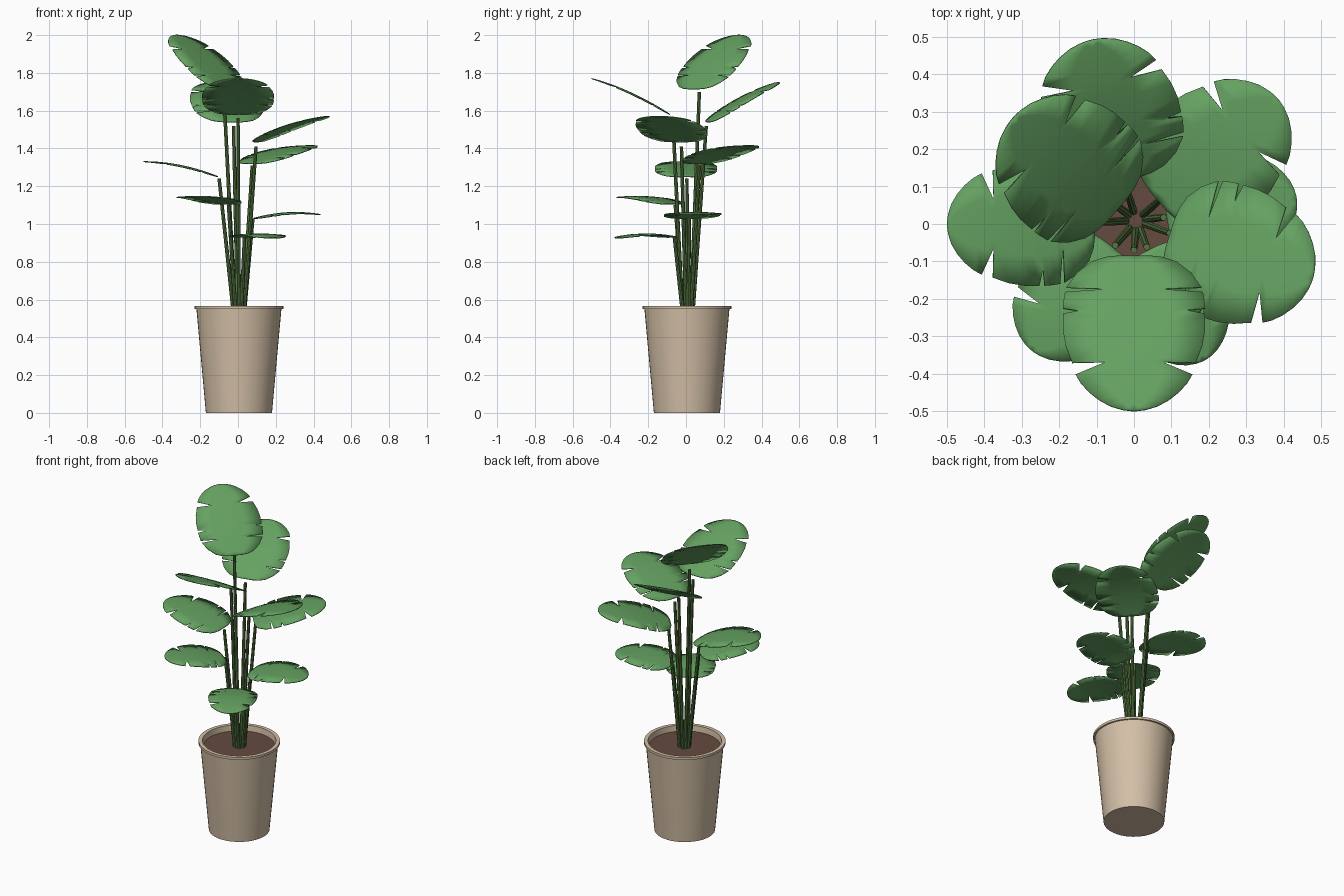
import bpy, bmesh
from math import sin, cos, radians, pi
from mathutils import Vector

if "Cube" in bpy.data.objects:
    bpy.data.objects.remove(bpy.data.objects["Cube"])

CX, CY = 0.005, 0.005


def material(name, rgb):
    m = bpy.data.materials.new(name)
    m.diffuse_color = (*rgb, 1)
    m.use_nodes = True
    m.node_tree.nodes["Principled BSDF"].inputs["Base Color"].default_value = m.diffuse_color
    return m


LEAF = material("leaf_green", (0.13, 0.36, 0.12))
STEM = material("stem_green", (0.09, 0.18, 0.05))
CLAY = material("clay", (0.65, 0.52, 0.38))
SOIL = material("soil_brown", (0.13, 0.07, 0.05))


def finish(name, bm, mat, smooth=True):
    bmesh.ops.recalc_face_normals(bm, faces=bm.faces)
    me = bpy.data.meshes.new(name)
    bm.to_mesh(me)
    bm.free()
    ob = bpy.data.objects.new(name, me)
    bpy.context.collection.objects.link(ob)
    me.materials.append(mat)
    if smooth:
        bpy.ops.object.select_all(action='DESELECT')
        ob.select_set(True)
        bpy.context.view_layer.objects.active = ob
        bpy.ops.object.shade_smooth_by_angle(angle=radians(30))
    return ob


def lathe(name, profile, mat, n=48):
    bm = bmesh.new()
    rings = [[bm.verts.new((CX + r * cos(2 * pi * i / n), CY + r * sin(2 * pi * i / n), z))
              for i in range(n)] for r, z in profile]
    for a, b in zip(rings, rings[1:]):
        for i in range(n):
            j = (i + 1) % n
            bm.faces.new((a[i], a[j], b[j], b[i]))
    bm.faces.new(rings[0])
    bm.faces.new(rings[-1])
    return finish(name, bm, mat)


# pot with rim and recessed inside, soil disc
lathe("pot", [(0.175, 0), (0.225, 0.55), (0.235, 0.55), (0.235, 0.565),
              (0.212, 0.565), (0.208, 0.525)], CLAY)
lathe("soil", [(0.207, 0.52), (0.207, 0.529)], SOIL)

# half outline of a split leaf: (position along midrib, half width), with notches
OUTLINE = [(0.0, 0.10), (0.01, 0.2), (0.04, 0.3), (0.11, 0.4), (0.205, 0.475),
           (0.215, 0.17), (0.235, 0.485), (0.3, 0.497), (0.34, 0.5),
           (0.35, 0.36), (0.375, 0.5), (0.48, 0.5), (0.58, 0.48), (0.69, 0.435),
           (0.685, 0.2), (0.765, 0.41), (0.82, 0.375), (0.88, 0.315),
           (0.93, 0.245), (0.97, 0.165), (0.993, 0.08), (1.0, 0.02)]


def leaf(name, ang, r0, z0, r1, z1, width):
    d = Vector((cos(ang), sin(ang), 0))
    side = Vector((-sin(ang), cos(ang), 0))
    bm = bmesh.new()

    def pt(t, w):
        z = z0 + (z1 - z0) * t + 0.08 * t * (1 - t) - 0.03 * w * w
        p = d * (r0 + (r1 - r0) * t) + side * (w * width)
        return bm.verts.new((p.x, p.y, z))

    n = len(OUTLINE)
    mid = [pt(i / (n - 1), 0) for i in range(n)]
    for s in (1, -1):
        rows = []
        for i, (t, w) in enumerate(OUTLINE):
            m = i / (n - 1)
            rows.append([mid[i], pt((m + t) / 2, s * w / 2), pt(t, s * w)])
        for a, b in zip(rows, rows[1:]):
            for k in range(2):
                q = (a[k], a[k + 1], b[k + 1], b[k])
                bm.faces.new(q if s < 0 else q[::-1])
    ob = finish(name, bm, LEAF)
    mod = ob.modifiers.new("thickness", 'SOLIDIFY')
    mod.thickness = 0.005
    mod.offset = 0


def stem(name, a, b, r0, r1, n=8):
    bm = bmesh.new()
    rings = [[bm.verts.new(c + Vector((r * cos(2 * pi * i / n), r * sin(2 * pi * i / n), 0)))
              for i in range(n)] for c, r in ((a, r0), (b, r1))]
    for i in range(n):
        j = (i + 1) % n
        bm.faces.new((rings[0][i], rings[0][j], rings[1][j], rings[1][i]))
    bm.faces.new(rings[0])
    bm.faces.new(rings[1])
    finish(name, bm, STEM, False)


# angle, base radius, base z, tip radius, tip z, width, stem tip radius, stem tip z
LEAVES = [(139, 0.06, 1.715, 0.43, 2.00, 0.38, 0.10, 1.70),
          (103, 0.12, 1.54, 0.505, 1.75, 0.38, 0.105, 1.52),
          (270, 0.085, 1.58, 0.50, 1.77, 0.38, 0.075, 1.56),
          (343, 0.10, 1.435, 0.50, 1.57, 0.37, 0.10, 1.41),
          (41, 0.09, 1.32, 0.51, 1.415, 0.36, 0.10, 1.31),
          (180, 0.105, 1.25, 0.50, 1.33, 0.33, 0.10, 1.24),
          (231, 0.085, 1.105, 0.435, 1.14, 0.31, 0.08, 1.10),
          (9, 0.09, 1.03, 0.44, 1.05, 0.30, 0.08, 1.03),
          (297, 0.08, 0.93, 0.41, 0.925, 0.28, 0.075, 0.93)]

# one stem and one leaf per row
for k, (deg, r0, z0, r1, z1, w, rs, zs) in enumerate(LEAVES):
    a = radians(deg)
    d = Vector((cos(a), sin(a), 0))
    c = Vector((CX, CY + 0.003, 0))
    stem(f"stem_{k + 1}", c + d * 0.027 + Vector((0, 0, 0.52)),
         d * rs + Vector((0, 0.005, zs)), 0.011, 0.009)
    leaf(f"leaf_{k + 1}", a, r0, z0, r1, z1, w)
